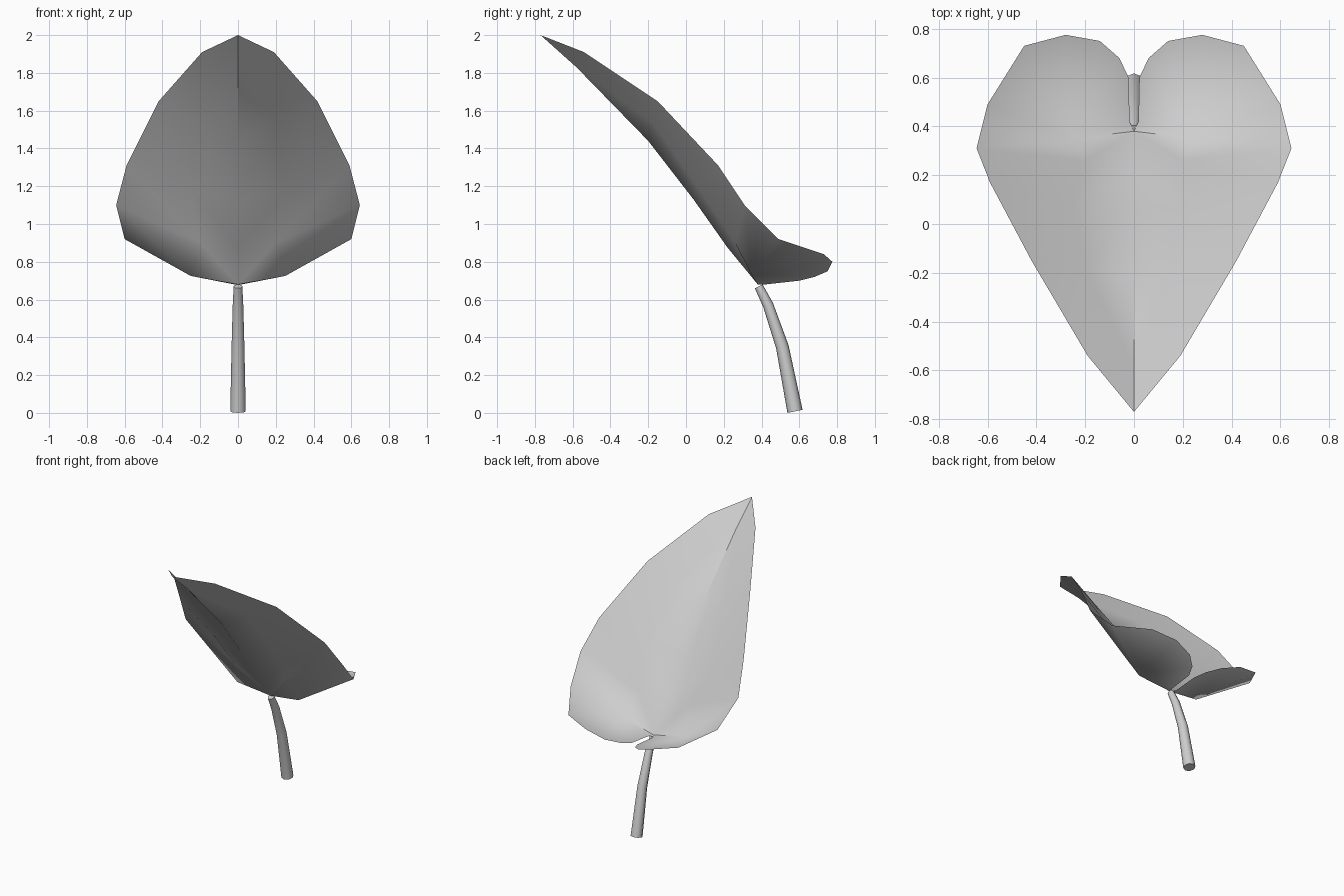
import bpy
import bmesh
from math import radians

if "Cube" in bpy.data.objects:
    bpy.data.objects.remove(bpy.data.objects["Cube"], do_unlink=True)

# One plain material for the whole plant
grey = bpy.data.materials.new("light_grey")
grey.use_nodes = True
colour = (0.62, 0.62, 0.62, 1)
grey.diffuse_color = colour
bsdf = next(n for n in grey.node_tree.nodes if n.type == "BSDF_PRINCIPLED")
bsdf.inputs["Base Color"].default_value = colour
bsdf.inputs["Roughness"].default_value = 0.8


def activate(obj):
    bpy.ops.object.select_all(action="DESELECT")
    obj.select_set(True)
    bpy.context.view_layer.objects.active = obj


def smooth(obj, angle):
    activate(obj)
    bpy.ops.object.shade_smooth_by_angle(angle=radians(angle))


# Leaf blade: midrib, inner fold and outer edge of one half
midrib = [(0, -.77, 2), (0, -.58, 1.83), (0, -.2, 1.44),
          (0, .04, 1.13), (0, .22, .875), (0, .38, .68)]
fold = [(.2, -.18, 1.54), (.25, .08, 1.17), (.2, .26, .9), (.25, .35, .725)]
edge = [(.19, -.54, 1.91), (.42, -.15, 1.65), (.59, .17, 1.31), (.645, .31, 1.1)]
lobe = [(.6, .49, .92), (.45, .73, .84), (.28, .775, .8), (.14, .75, .75),
        (.06, .68, .72), (.022, .6, .7), (.018, .42, .68)]

bm = bmesh.new()
rib, mid, rim, lob = [[bm.verts.new(p) for p in row]
                      for row in (midrib, fold, edge, lobe)]


def face(*verts):
    bm.faces.new(tuple(reversed(verts)))


# Pointed end
face(rib[0], rib[1], rim[0])
face(rib[1], mid[0], rim[0])
face(rib[1], rib[2], mid[0])
face(rim[0], mid[0], rim[1])
# Strips on both sides of the fold
for i in range(2):
    face(rib[i + 2], rib[i + 3], mid[i + 1], mid[i])
    face(mid[i], mid[i + 1], rim[i + 2], rim[i + 1])
# Hollow around the stalk joint
face(rib[4], rib[5], mid[2])
face(rib[5], mid[3], mid[2])
face(rib[5], lob[-1], mid[3])
face(mid[2], mid[3], rim[3])
# Rounded lobe fanning out from the end of the fold
outline = [rim[3]] + lob
for a, b in zip(outline, outline[1:]):
    face(mid[3], b, a)

mesh = bpy.data.meshes.new("leaf_blade")
bm.to_mesh(mesh)
bm.free()
leaf = bpy.data.objects.new("leaf_blade", mesh)
bpy.context.collection.objects.link(leaf)
mesh.materials.append(grey)
mirror = leaf.modifiers.new("mirror_halves", "MIRROR")
mirror.use_axis[0] = True
mirror.merge_threshold = 0.001
activate(leaf)
bpy.ops.object.modifier_apply(modifier=mirror.name)
smooth(leaf, 35)

# Curved, tapering stalk
path = [(.577, .008, .041), (.51, .35, .034), (.435, .57, .028), (.385, .67, .023)]
curve = bpy.data.curves.new("stalk", "CURVE")
curve.dimensions = "3D"
curve.bevel_depth = 1
curve.bevel_resolution = 2
curve.use_fill_caps = True
spline = curve.splines.new("POLY")
spline.points.add(len(path) - 1)
for point, (y, z, radius) in zip(spline.points, path):
    point.co = (0, y, z, 1)
    point.radius = radius
curve.materials.append(grey)
stalk = bpy.data.objects.new("stalk", curve)
bpy.context.collection.objects.link(stalk)
activate(stalk)
bpy.ops.object.convert(target="MESH")
smooth(bpy.context.view_layer.objects.active, 50)
